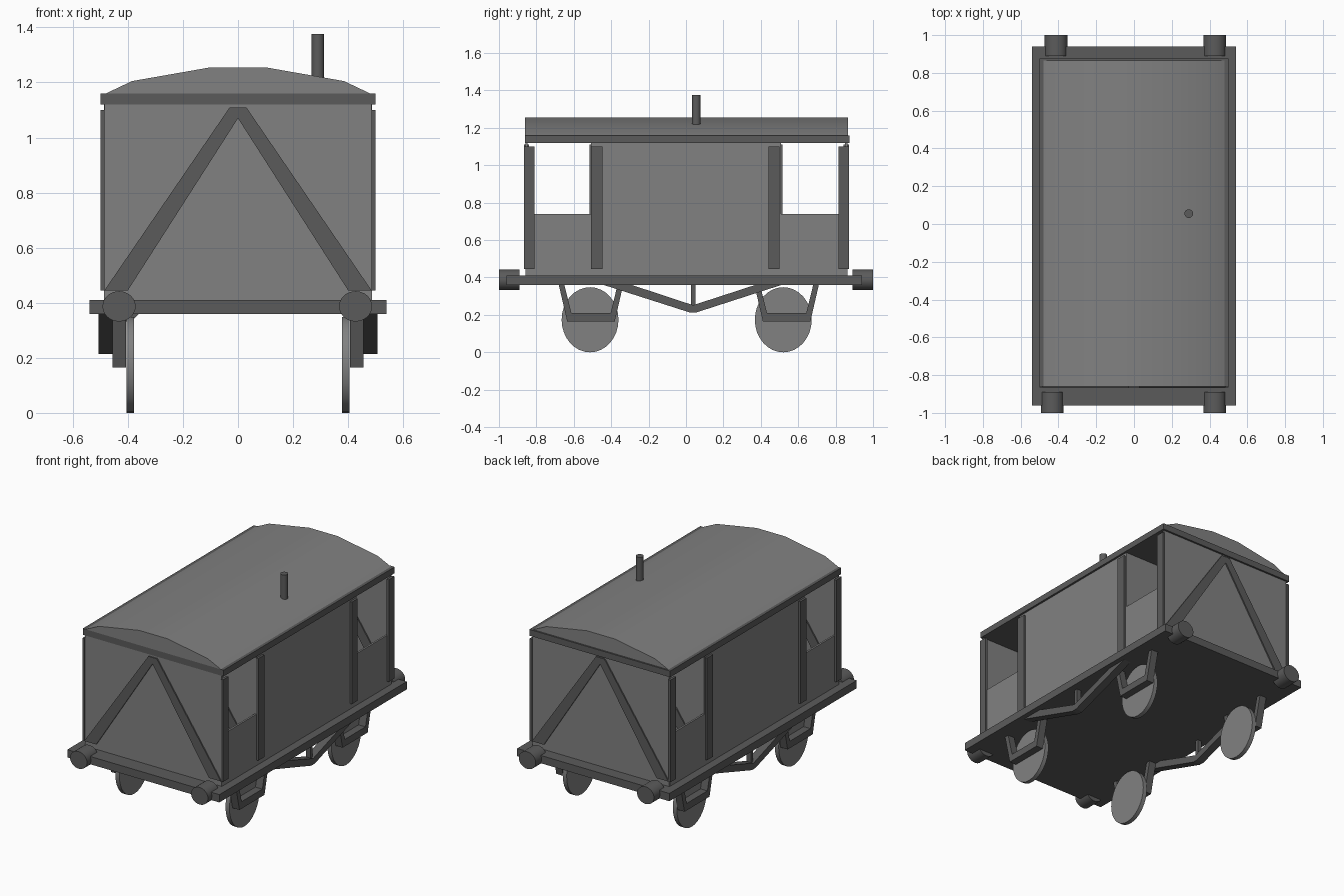
import bpy, bmesh, math
from mathutils import Vector

cube = bpy.data.objects.get("Cube")
if cube:
    bpy.data.objects.remove(cube, do_unlink=True)


def make_material(name, value):
    m = bpy.data.materials.new(name)
    m.use_nodes = True
    colour = (value, value, value, 1)
    m.diffuse_color = colour
    m.node_tree.nodes["Principled BSDF"].inputs["Base Color"].default_value = colour
    return m


PANEL = make_material("mid grey panel", 0.22)
TRIM = make_material("dark grey trim", 0.105)


def finish(name, bm, mat, smooth=False):
    bmesh.ops.recalc_face_normals(bm, faces=bm.faces)
    mesh = bpy.data.meshes.new(name)
    bm.to_mesh(mesh)
    bm.free()
    mesh.materials.append(mat)
    ob = bpy.data.objects.new(name, mesh)
    bpy.context.collection.objects.link(ob)
    if smooth:
        bpy.ops.object.select_all(action='DESELECT')
        ob.select_set(True)
        bpy.context.view_layer.objects.active = ob
        bpy.ops.object.shade_smooth_by_angle(angle=math.radians(30))
    return ob


def prism(name, profile, axis, lo, hi, mat, smooth=False):
    """Extrude a profile along x (profile is y, z) or along y (profile is x, z)."""
    bm = bmesh.new()
    place = (lambda a, b: (lo, a, b)) if axis == 'x' else (lambda a, b: (a, lo, b))
    face = bm.faces.new([bm.verts.new(place(a, b)) for a, b in profile])
    out = bmesh.ops.extrude_face_region(bm, geom=[face])
    shift = Vector((hi - lo, 0, 0)) if axis == 'x' else Vector((0, hi - lo, 0))
    moved = [v for v in out["geom"] if isinstance(v, bmesh.types.BMVert)]
    bmesh.ops.translate(bm, verts=moved, vec=shift)
    return finish(name, bm, mat, smooth)


def box(name, x, y, z, mat):
    rect = [(y[0], z[0]), (y[1], z[0]), (y[1], z[1]), (y[0], z[1])]
    return prism(name, rect, 'x', x[0], x[1], mat)


def ellipse(a, b, ra, rb, n=32):
    turns = [2 * math.pi * i / n for i in range(n)]
    return [(a + ra * math.cos(t), b + rb * math.sin(t)) for t in turns]


def span(side, lo, hi):
    return tuple(sorted((side * lo, side * hi)))


# Underframe and roof
box("underframe", (-0.54, 0.54), (-0.96, 0.94), (0.36, 0.41), TRIM)
box("roof_rim", (-0.5, 0.5), (-0.86, 0.875), (1.12, 1.16), TRIM)
half = [(0.48, 1.16), (0.385, 1.205), (0.1, 1.255)]
arch = half + [(-x, z) for x, z in reversed(half)]
prism("roof", arch, 'y', -0.86, 0.865, PANEL, True)

# Chimney
bm = bmesh.new()
bmesh.ops.create_cone(bm, cap_ends=True, segments=16, radius1=0.023, radius2=0.023, depth=0.165)
bmesh.ops.translate(bm, verts=bm.verts, vec=(0.29, 0.055, 1.293))
finish("chimney", bm, TRIM, True)

# End walls and cabin partitions, each with an inverted V brace
brace = [(-0.485, 0.445), (-0.4, 0.445), (0, 1.07), (0.4, 0.445),
         (0.485, 0.445), (0.03, 1.11), (-0.03, 1.11)]
for name, y in (("front_end", -0.853), ("front_partition", -0.503),
                ("back_partition", 0.503), ("back_end", 0.857)):
    box(name + "_wall", (-0.485, 0.485), (y - 0.006, y + 0.006), (0.41, 1.12), PANEL)
    prism(name + "_brace", brace, 'y', y - 0.014, y + 0.014, TRIM)

# Buffers
for name, x, y in (("front_right", -0.432, -0.945), ("front_left", 0.427, -0.945),
                   ("back_right", -0.413, 0.945), ("back_left", 0.427, 0.945)):
    prism(name + "_buffer", ellipse(x, 0.387, 0.06, 0.055), 'y',
          y - 0.055, y + 0.055, TRIM, True)

# Parts repeated on both sides
truss = [(-0.44, 0.36), (0.02, 0.213), (0.055, 0.213), (0.51, 0.36),
         (0.37, 0.36), (0.038, 0.252), (-0.29, 0.36)]
hanger = [(-0.172, 0.36), (-0.127, 0.165), (0.127, 0.165), (0.172, 0.36),
          (0.142, 0.36), (0.105, 0.21), (-0.105, 0.21), (-0.142, 0.36)]
for side, label in ((1, "left"), (-1, "right")):
    # Side walls: full height in the cabin, waist height on the verandas
    wall = span(side, 0.475, 0.487)
    box(label + "_cabin_wall", wall, (-0.503, 0.503), (0.41, 1.12), PANEL)
    box(label + "_front_low_wall", wall, (-0.856, -0.503), (0.41, 0.74), PANEL)
    box(label + "_back_low_wall", wall, (0.503, 0.86), (0.41, 0.74), PANEL)

    # Posts
    for i, (y0, y1) in enumerate(((-0.865, -0.81), (-0.508, -0.447),
                                  (0.44, 0.5), (0.815, 0.872))):
        box(f"{label}_post_{i + 1}", span(side, 0.484, 0.5), (y0, y1), (0.445, 1.1), TRIM)

    # Truss rod with its centre strut
    low, high = span(side, 0.455, 0.507)
    prism(label + "_truss", truss, 'x', low, high, TRIM)
    box(label + "_truss_strut", span(side, 0.465, 0.495), (0.027, 0.05), (0.24, 0.365), TRIM)

    # Wheels and axle hangers
    for end, y, hang_y in (("front", -0.513, -0.508), ("back", 0.52, 0.538)):
        low, high = span(side, 0.377, 0.405)
        prism(f"{end}_{label}_wheel", ellipse(y, 0.174, 0.152, 0.174), 'x',
              low, high, PANEL, True)
        low, high = span(side, 0.406, 0.455)
        prism(f"{end}_{label}_hanger", [(hang_y + a, z) for a, z in hanger], 'x',
              low, high, TRIM)
